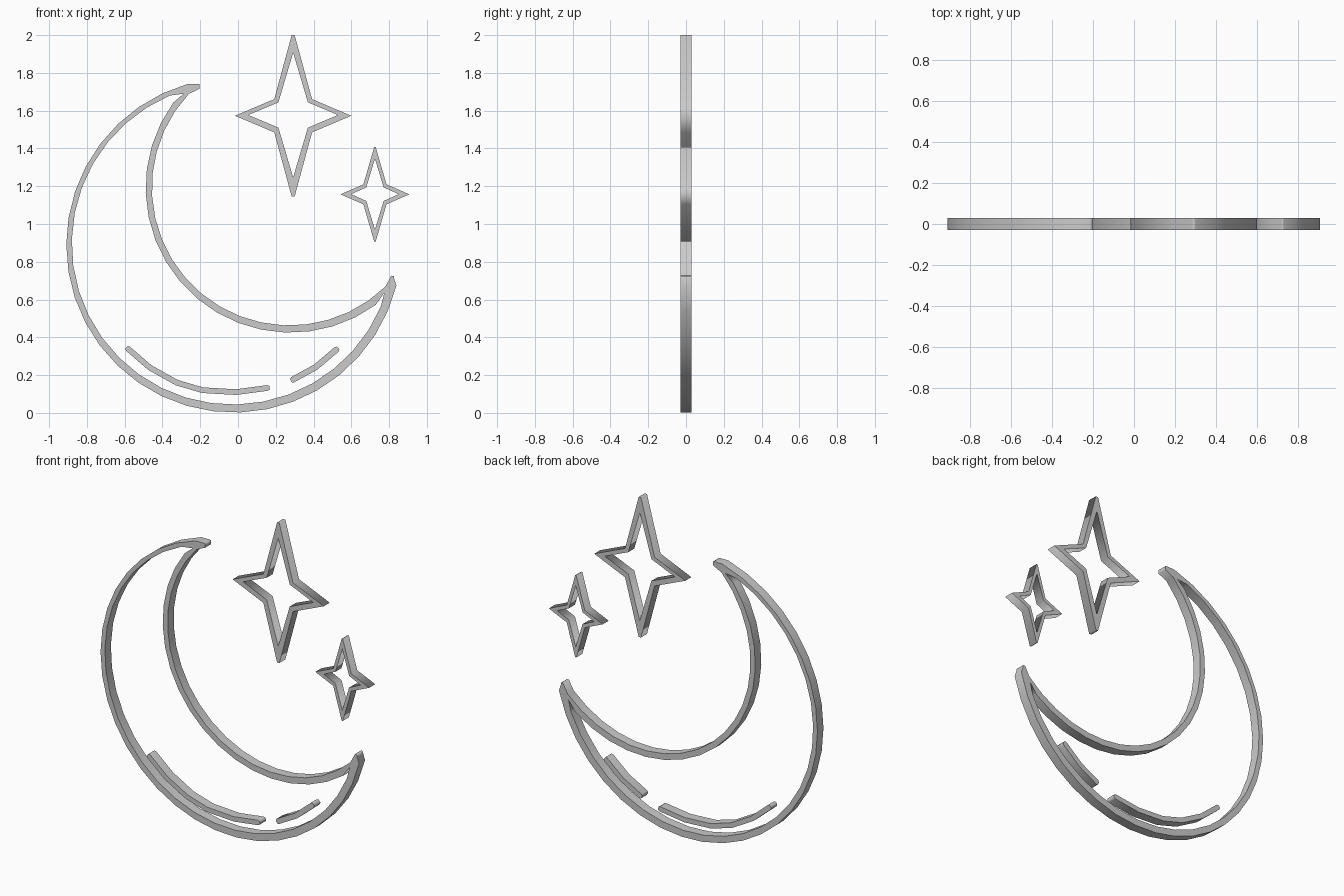
import bpy
from math import cos, sin, radians, pi
from mathutils import Vector

if "Cube" in bpy.data.objects:
    bpy.data.objects.remove(bpy.data.objects["Cube"])

HALF_DEPTH = 0.029


def plate(name, *loops):
    """Extruded flat shape standing in the XZ plane; inner loops become holes."""
    curve = bpy.data.curves.new(name, 'CURVE')
    curve.dimensions = '2D'
    curve.fill_mode = 'BOTH'
    curve.extrude = HALF_DEPTH
    for loop in loops:
        spline = curve.splines.new('POLY')
        spline.points.add(len(loop) - 1)
        for point, (x, z) in zip(spline.points, loop):
            point.co = (x, z, 0, 1)
        spline.use_cyclic_u = True
    obj = bpy.data.objects.new(name, curve)
    bpy.context.collection.objects.link(obj)
    obj.rotation_euler.x = pi / 2
    bpy.ops.object.select_all(action='DESELECT')
    obj.select_set(True)
    bpy.context.view_layer.objects.active = obj
    bpy.ops.object.convert(target='MESH')
    bpy.ops.object.transform_apply(location=False, rotation=True, scale=False)


def arc(cx, cz, r, start, end, n):
    angles = [radians(start + (end - start) * i / n) for i in range(n + 1)]
    return [(cx + r * cos(a), cz + r * sin(a)) for a in angles]


def star_loop(cx, cz, w, h, nx, nz, blunt=0):
    """Four-pointed star with slightly blunted top and bottom tips."""
    quarter = [(w, 0), (nx, nz), (blunt, h)]
    half = quarter + [(-x, z) for x, z in reversed(quarter)]
    full = half + [(-x, -z) for x, z in half[1:-1]]
    return [(cx + x, cz + z) for x, z in full]


def streak(name, path, width):
    """Thin band along a path with chamfered ends."""
    pts = [Vector(p) for p in path]
    left, right = [], []
    for i, p in enumerate(pts):
        d = (pts[min(i + 1, len(pts) - 1)] - pts[max(i - 1, 0)]).normalized()
        side = Vector((-d.y, d.x)) * width / 2
        if i in (0, len(pts) - 1):
            out = d * width * (0.35 if i else -0.35)
            ends = [(p, side), (p + out, side * 0.6)]
            if i == 0:
                ends.reverse()
        else:
            ends = [(p, side)]
        for q, s in ends:
            left.append(q + s)
            right.append(q - s)
    plate(name, [tuple(v) for v in left + right[::-1]])


# Crescent outline: outer edge and hollow, each made of two arcs
outer = (arc(-0.022, 0.889, 0.887, 106, 346, 26)
         + [(0.826, 0.712), (0.826, 0.724), (0.812, 0.727)]
         + arc(0.273, 1.192, 0.729, 314, 137, 19)
         + [(-0.203, 1.716), (-0.203, 1.74), (-0.215, 1.742)])
hollow = ([(-0.287, 1.69)]
          + arc(-0.028, 0.896, 0.852, 113, 337, 24)
          + [(0.775, 0.637)]
          + arc(0.278, 1.192, 0.767, 306, 144, 17))
plate("crescent_outline", outer, hollow)

# Inner highlight streaks
streak("long_streak", [(-0.583, 0.34), (-0.467, 0.24), (-0.324, 0.16),
                       (-0.187, 0.12), (-0.01, 0.11), (0.157, 0.132)], 0.03)
streak("short_streak", [(0.29, 0.176), (0.411, 0.242), (0.522, 0.336)], 0.032)

# Hollow stars
plate("large_star",
      star_loop(0.292, 1.573, 0.308, 0.427, 0.1, 0.088, 0.008),
      star_loop(0.292, 1.577, 0.237, 0.33, 0.078, 0.067))
plate("small_star",
      star_loop(0.725, 1.157, 0.182, 0.25, 0.061, 0.053, 0.004),
      star_loop(0.725, 1.158, 0.125, 0.188, 0.046, 0.036))
